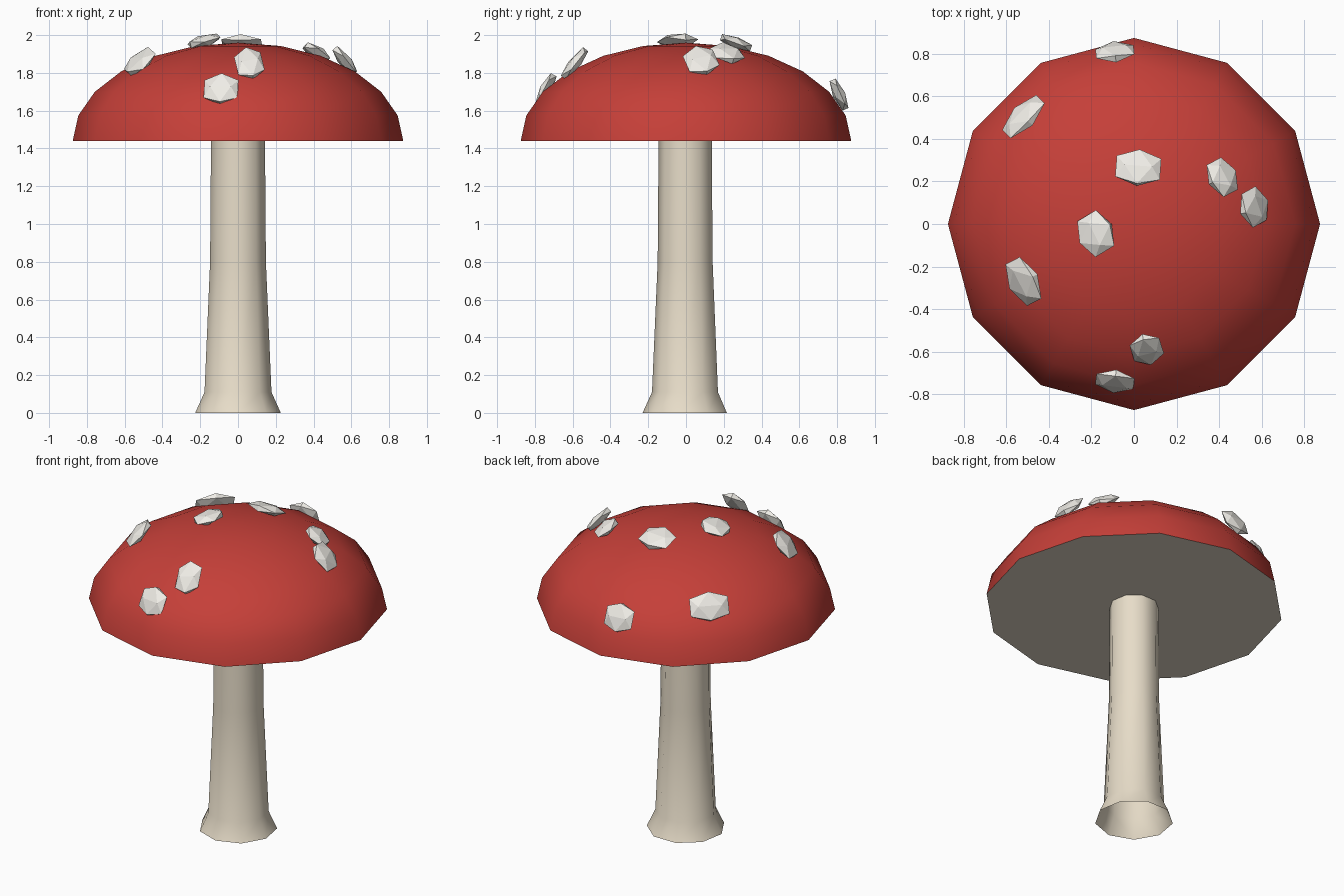
import bpy, bmesh, math
from mathutils import Matrix, Vector

if "Cube" in bpy.data.objects:
    bpy.data.objects.remove(bpy.data.objects["Cube"])


def material(name, rgb):
    m = bpy.data.materials.new(name)
    m.diffuse_color = (*rgb, 1)
    m.use_nodes = True
    m.node_tree.nodes["Principled BSDF"].inputs["Base Color"].default_value = m.diffuse_color
    return m


RED = material("cap_red", (0.56, 0.05, 0.04))
CREAM = material("stem_cream", (0.80, 0.72, 0.58))
GILL = material("gill_cream", (0.74, 0.68, 0.56))
WHITE = material("spot_white", (0.87, 0.85, 0.80))


def add_object(name, bm, mat, smooth):
    bmesh.ops.recalc_face_normals(bm, faces=bm.faces)
    me = bpy.data.meshes.new(name)
    bm.to_mesh(me)
    bm.free()
    me.materials.append(mat)
    ob = bpy.data.objects.new(name, me)
    bpy.context.collection.objects.link(ob)
    for p in me.polygons:
        p.use_smooth = smooth
    return ob


def lathe(name, profile, sides, start, mat):
    """Revolve (radius, z) points; a zero radius closes to a pole."""
    bm = bmesh.new()
    rings = []
    for r, z in profile:
        n = 1 if r < 1e-6 else sides
        rings.append([bm.verts.new((r * math.cos(start + math.tau * i / sides),
                                    r * math.sin(start + math.tau * i / sides), z))
                      for i in range(n)])
    for a, b in zip(rings, rings[1:]):
        for i in range(sides):
            j = (i + 1) % sides
            if len(b) == 1:
                bm.faces.new((a[i], a[j], b[0]))
            else:
                bm.faces.new((a[i], a[j], b[j], b[i]))
    return add_object(name, bm, mat, True)


# Stem: open nine-sided tube with a flared foot
lathe("stem", [(0.23, 0), (0.18, 0.11), (0.15, 0.80), (0.145, 1.45)],
      9, -math.pi / 2, CREAM)

# Cap: squashed twelve-sided half sphere
R, BASE, HEIGHT = 0.875, 1.44, 0.52
dome = [(R * math.cos(math.radians(15 * k)), BASE + HEIGHT * math.sin(math.radians(15 * k)))
        for k in range(7)]
lathe("cap", dome, 12, 0, RED)

# Underside: flat disc closing the cap
bm = bmesh.new()
bmesh.ops.create_circle(bm, cap_ends=True, segments=12, radius=R,
                        matrix=Matrix.Translation((0, 0, BASE))
                        @ Matrix.Rotation(math.pi / 2, 4, 'Z'))
underside = add_object("cap_underside", bm, GILL, False)
underside.data.flip_normals()

# Spots: x, y, z, tilt, tangential half-width, radial half-width, spin
SPOTS = [
    (-0.09, 0.81, 1.685, 66, 0.09, 0.085, 0),
    (-0.52, 0.505, 1.755, 58, 0.115, 0.085, 0),
    (0.02, 0.265, 1.96, 20, 0.105, 0.085, 0),
    (-0.18, -0.045, 1.97, 15, 0.095, 0.085, 15),
    (-0.52, -0.27, 1.86, 47, 0.11, 0.09, 0),
    (0.415, 0.22, 1.905, 35, 0.085, 0.075, 0),
    (0.565, 0.08, 1.865, 50, 0.085, 0.09, 15),
    (0.06, -0.59, 1.85, 51, 0.072, 0.098, 10),
    (-0.09, -0.74, 1.715, 62, 0.09, 0.085, 0),
]
PHI = (1 + math.sqrt(5)) / 2

for n, (x, y, z, tilt, wide, tall, spin) in enumerate(SPOTS, 1):
    # Icosahedron with unit half-extents, a ridge edge facing up
    bm = bmesh.new()
    for s in (-1, 1):
        for t in (-1 / PHI, 1 / PHI):
            for co in ((s, t, 0), (0, s, t), (t, 0, s)):
                bm.verts.new(co)
    bmesh.ops.convex_hull(bm, input=bm.verts)
    # Flatten, then lean it outward along the cap's slope
    m = (Matrix.Translation((x, y, z))
         @ Matrix.Rotation(math.atan2(y, x) - math.pi / 2, 4, 'Z')
         @ Matrix.Rotation(-math.radians(tilt), 4, 'X')
         @ Matrix.Diagonal((wide, tall, 0.028, 1))
         @ Matrix.Rotation(math.radians(spin), 4, 'Z'))
    bmesh.ops.transform(bm, matrix=m, verts=bm.verts)
    add_object(f"spot_{n}", bm, WHITE, False)
